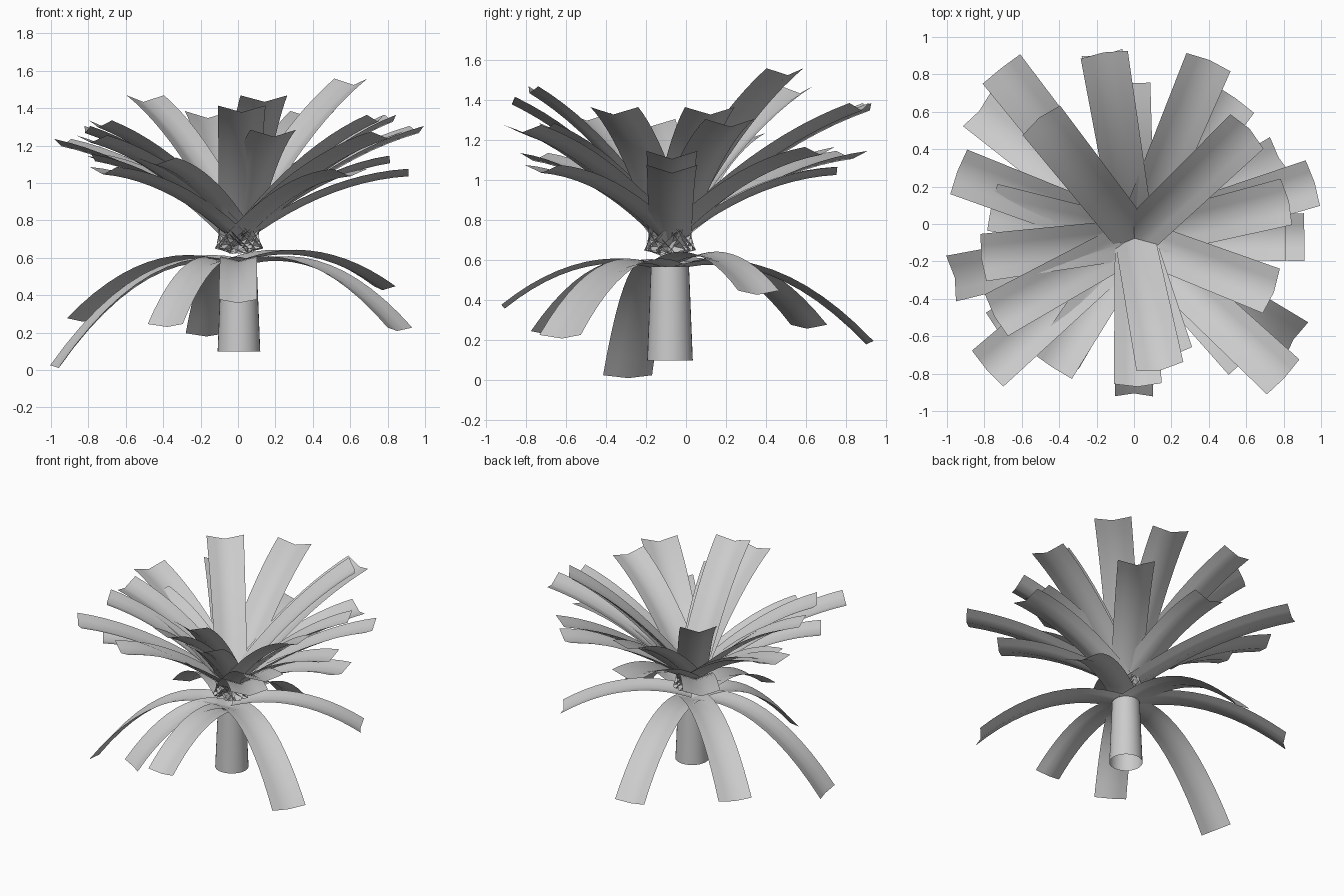
import bpy
import bmesh
import math
from mathutils import Vector

if "Cube" in bpy.data.objects:
    bpy.data.objects.remove(bpy.data.objects["Cube"])

AXIS = Vector((0.005, -0.08, 0))


def smooth(obj, angle):
    bpy.ops.object.select_all(action='DESELECT')
    obj.select_set(True)
    bpy.context.view_layer.objects.active = obj
    bpy.ops.object.shade_smooth_by_angle(angle=math.radians(angle))


def leaf(name, tip, base_z, base_r, arch, w0, w1, dip):
    """Arched strip with a shallow channel, from the crown to its tip."""
    tip = Vector(tip)
    flat = Vector((tip.x - AXIS.x, tip.y - AXIS.y, 0))
    out = flat.normalized()
    side = Vector((-out.y, out.x, 0))
    reach = flat.length - base_r
    rise = tip.z - base_z
    bm = bmesh.new()
    rows = []
    n = 12
    for i in range(n + 1):
        t = i / n
        p = AXIS + out * (base_r + reach * t)
        p.z = base_z + (rise + arch) * t - arch * t * t
        slope = (rise + arch - 2 * arch * t) / reach
        normal = (Vector((0, 0, 1)) - out * slope).normalized()
        half = (w0 + (w1 - w0) * t) / 2
        row = []
        for s in (-1, -0.5, 0, 0.5, 1):
            q = p + side * half * s + normal * dip * (abs(s) - 0.6)
            row.append(bm.verts.new(q))
        rows.append(row)
    for a, b in zip(rows, rows[1:]):
        for k in range(4):
            bm.faces.new((a[k], b[k], b[k + 1], a[k + 1]))
    mesh = bpy.data.meshes.new(name)
    bm.to_mesh(mesh)
    bm.free()
    obj = bpy.data.objects.new(name, mesh)
    bpy.context.collection.objects.link(obj)
    smooth(obj, 60)


# Stem: open tapered tube
bpy.ops.mesh.primitive_cone_add(vertices=32, radius1=0.114, radius2=0.095, depth=0.47,
                                end_fill_type='NOTHING', location=(AXIS.x, AXIS.y, 0.335))
stem = bpy.context.object
stem.name = "stem"
smooth(stem, 40)

# Rising leaves, by tip position
upper_tips = [
    (0.61, 0.50, 1.545), (-0.50, 0.56, 1.455), (0.14, -0.77, 1.455), (0.02, -0.86, 1.40),
    (-0.16, 0.91, 1.37), (0.40, 0.87, 1.37), (0.82, 0.12, 1.35), (0.74, -0.36, 1.35),
    (-0.74, -0.49, 1.32), (-0.81, -0.18, 1.29), (0.96, 0.22, 1.29), (0.80, -0.82, 1.26),
    (-0.785, -0.775, 1.24), (-0.94, 0.28, 1.22), (0.19, -0.70, 1.27), (0.54, 0.67, 1.15),
    (-0.71, 0.83, 1.13), (0.81, -0.07, 1.13), (-0.76, 0.09, 1.14), (-0.72, -0.58, 1.07),
    (0.91, -0.07, 1.06), (0.60, -0.72, 1.06), (-0.04, 0.75, 1.05), (-0.44, -0.76, 1.12),
]
for i, tip in enumerate(upper_tips):
    leaf(f"upper_leaf_{i + 1}", tip, 0.64, -0.065, 0.36, 0.21, 0.255, 0.04)

# Drooping leaves: tip, crown height and tip width
lower_leaves = [
    ((-0.97, -0.29, 0.02), 0.565, 0.25), ((-0.385, -0.71, 0.24), 0.56, 0.22),
    ((0.00, -0.915, 0.37), 0.55, 0.205), ((0.86, -0.625, 0.22), 0.565, 0.245),
    ((0.78, 0.36, 0.44), 0.59, 0.235), ((-0.17, 0.91, 0.19), 0.56, 0.22),
    ((-0.835, 0.61, 0.27), 0.57, 0.235),
]
for i, (tip, base_z, width) in enumerate(lower_leaves):
    leaf(f"lower_leaf_{i + 1}", tip, base_z, 0.0, 0.86 - tip[2], 0.19, width, 0.025)
